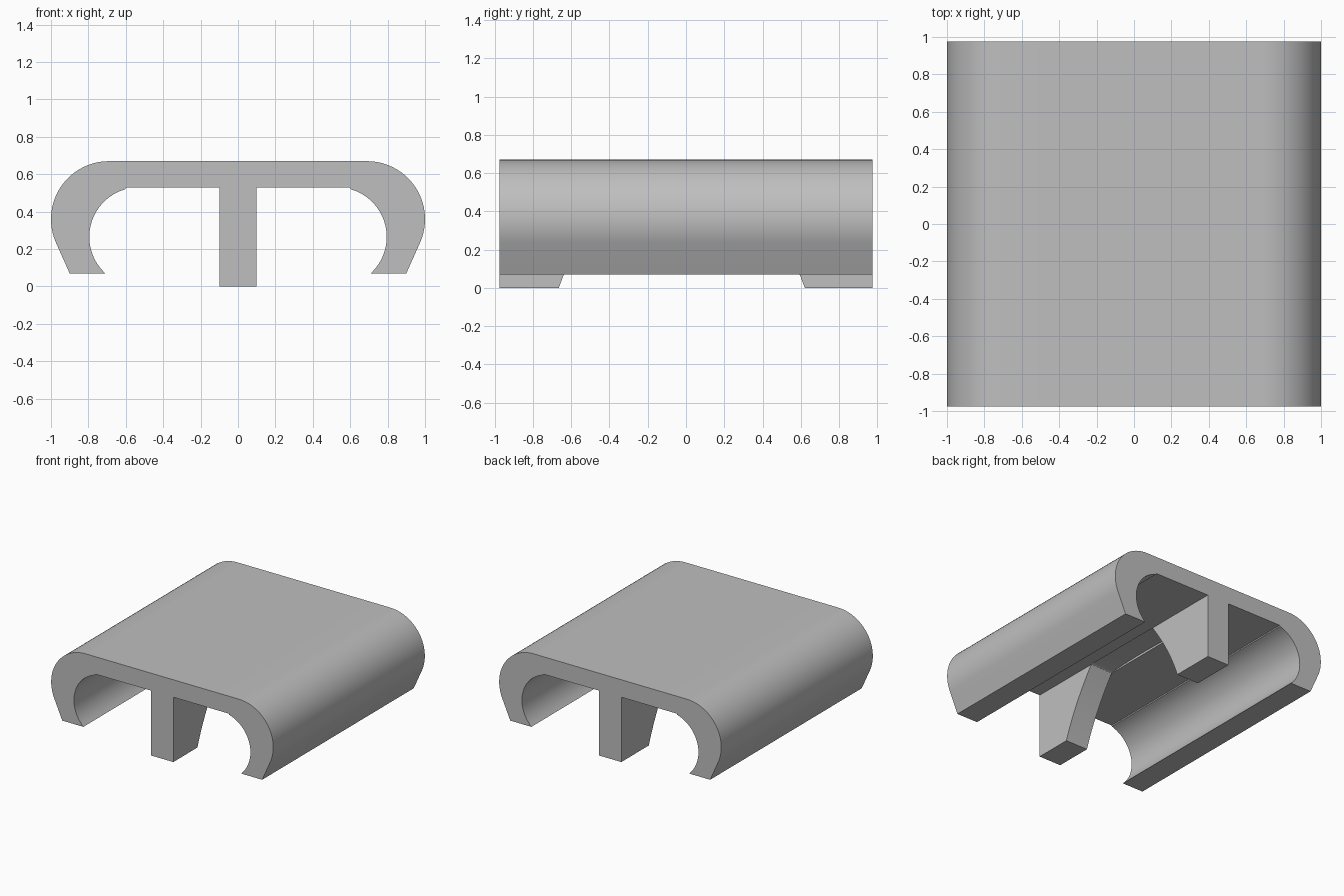
import bpy, bmesh
from math import sin, cos, radians, pi

cube = bpy.data.objects.get("Cube")
if cube:
    bpy.data.objects.remove(cube, do_unlink=True)

grey = bpy.data.materials.new("plain_grey")
grey.use_nodes = True
colour = (0.52, 0.52, 0.52, 1)
grey.diffuse_color = colour
grey.node_tree.nodes["Principled BSDF"].inputs["Base Color"].default_value = colour

HALF_LENGTH = 0.975
RIB = 0.1            # half width of the rib
UNDERSIDE = 0.528    # height of the plate's lower face
ARCH_Y = -0.022      # middle of the gap between the legs


def arc(cx, cz, r, start, end, n):
    angles = [radians(start + (end - start) * i / n) for i in range(n + 1)]
    return [(cx + r * cos(a), cz + r * sin(a)) for a in angles]


def prism(name, outline, axis, low, high):
    """Extrude a closed 2D outline along x or y."""
    bm = bmesh.new()
    place = (lambda u, v: (low, u, v)) if axis == "x" else (lambda u, v: (u, low, v))
    face = bm.faces.new([bm.verts.new(place(u, v)) for u, v in outline])
    made = bmesh.ops.extrude_face_region(bm, geom=[face])["geom"]
    step = (high - low, 0, 0) if axis == "x" else (0, high - low, 0)
    bmesh.ops.translate(bm, vec=step, verts=[g for g in made if isinstance(g, bmesh.types.BMVert)])
    bmesh.ops.recalc_face_normals(bm, faces=bm.faces)
    mesh = bpy.data.meshes.new(name)
    bm.to_mesh(mesh)
    bm.free()
    mesh.materials.append(grey)
    obj = bpy.data.objects.new(name, mesh)
    bpy.context.collection.objects.link(obj)
    return obj


def smooth(obj):
    bpy.ops.object.select_all(action="DESELECT")
    obj.select_set(True)
    bpy.context.view_layer.objects.active = obj
    bpy.ops.object.shade_smooth_by_angle(angle=radians(12))


# Curled plate: half section from top edge, round the lip, back to the underside
half = arc(0.69, 0.36, 0.31, 90, -24, 22) + [(0.9, 0.07), (0.71, 0.07)]
half += arc(0.53, 0.265, 0.265, -44, 74, 22) + [(0.6, UNDERSIDE)]
section = half + [(-x, z) for x, z in reversed(half)]
plate = prism("curled_plate", section, "y", -HALF_LENGTH, HALF_LENGTH)

# Shallow hollow in the plate's underside between the legs
hollow = [(ARCH_Y + 0.354 * cos(pi * i / 12), UNDERSIDE + 0.018 * sin(pi * i / 12))
          for i in range(13)]
hollow += [(ARCH_Y - 0.354, 0.4), (ARCH_Y + 0.354, 0.4)]
cutter = prism("hollow_cutter", hollow, "x", -RIB, RIB)
cutter.hide_render = True
cutter.hide_set(True)
cut = plate.modifiers.new("hollow", "BOOLEAN")
cut.operation = "DIFFERENCE"
cut.solver = "EXACT"
cut.object = cutter
bpy.context.view_layer.objects.active = plate
bpy.ops.object.modifier_apply(modifier=cut.name)
bpy.data.objects.remove(cutter, do_unlink=True)
smooth(plate)

# Legs with arched inner faces
for name, side in (("front_leg", -1), ("back_leg", 1)):
    heights = [UNDERSIDE * i / 10 for i in range(11)]
    inner = [(ARCH_Y + side * (0.643 - 0.36 * z - 0.35 * z * z), z) for z in heights]
    outline = inner + [(side * HALF_LENGTH, UNDERSIDE), (side * HALF_LENGTH, 0)]
    smooth(prism(name, outline, "x", -RIB, RIB))
